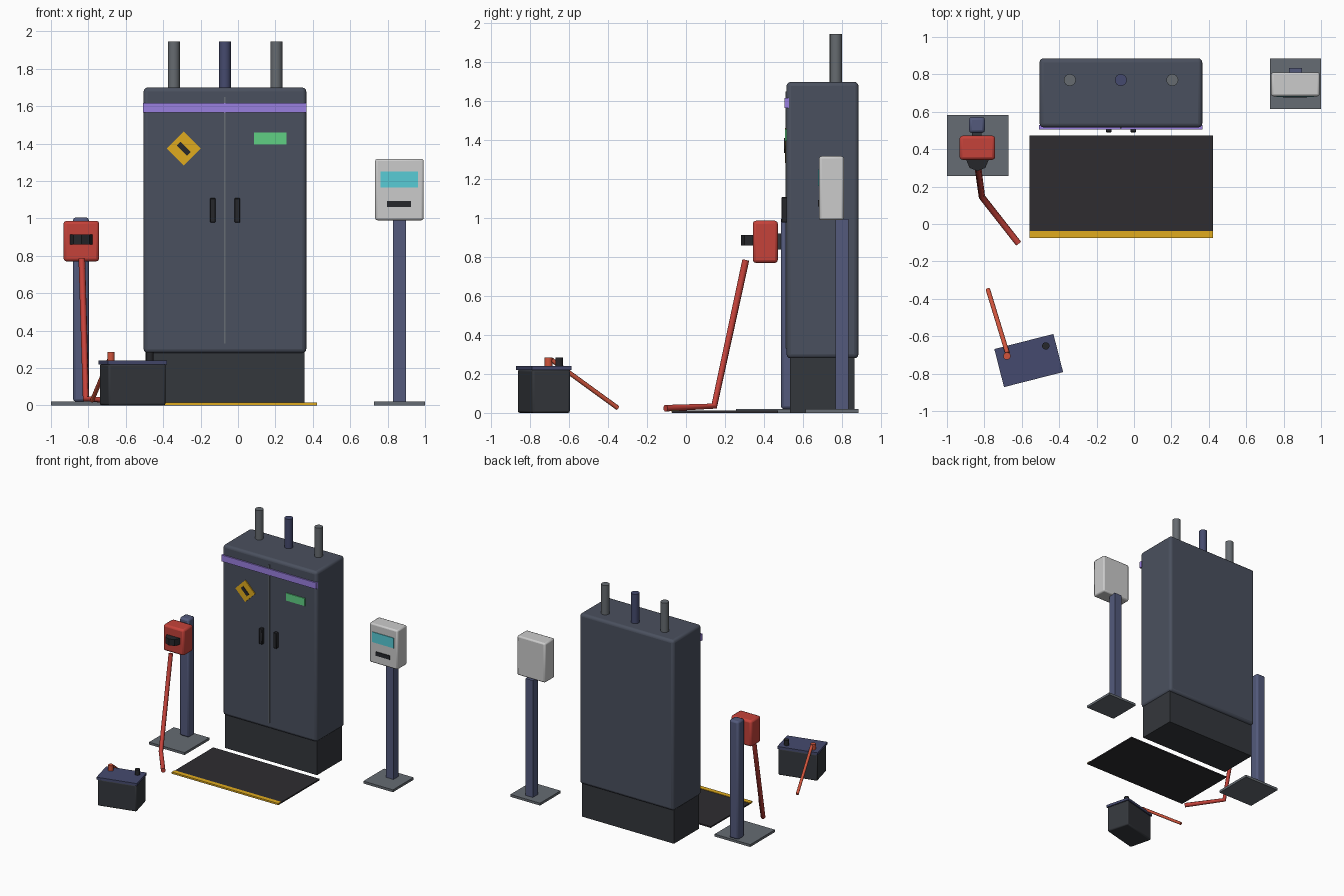
import bpy, math
from mathutils import Vector, Matrix

if "Cube" in bpy.data.objects:
    bpy.data.objects.remove(bpy.data.objects["Cube"])


def paint(name, hexcode):
    rgb = [int(hexcode[i:i + 2], 16) / 255 for i in (0, 2, 4)]
    lin = [c / 12.92 if c < 0.04 else ((c + 0.055) / 1.055) ** 2.4 for c in rgb]
    m = bpy.data.materials.new(name)
    m.diffuse_color = (*lin, 1)
    m.use_nodes = True
    m.node_tree.nodes["Principled BSDF"].inputs["Base Color"].default_value = m.diffuse_color
    return m


steel = paint("slate_steel", "4a505e")
dark = paint("dark_grey", "34373c")
black = paint("black_plastic", "26272b")
rubber = paint("rubber", "2e2c30")
plate = paint("plate_grey", "666c73")
pipe_grey = paint("pipe_grey", "666b70")
navy = paint("navy", "454a6e")
post_blue = paint("post_blue", "535a7c")
red = paint("red", "c5423a")
cable_red = paint("cable_red", "d0543c")
white = paint("off_white", "d6d6d8")
yellow = paint("yellow", "e0ab1e")
purple = paint("purple", "9a80e0")
green = paint("green", "60d084")
cyan = paint("cyan", "58ccd6")


def finish(name, mat):
    o = bpy.context.object
    o.name = name
    o.data.materials.append(mat)
    return o


def box(name, x, y, z, mat, bevel=0, seg=2):
    """Box from (min, max) ranges on each axis."""
    lo, hi = Vector((x[0], y[0], z[0])), Vector((x[1], y[1], z[1]))
    bpy.ops.mesh.primitive_cube_add(size=1, location=(lo + hi) / 2)
    o = finish(name, mat)
    o.data.transform(Matrix.Diagonal((*(hi - lo), 1)))
    if bevel:
        b = o.modifiers.new("bevel", 'BEVEL')
        b.width, b.segments = bevel, seg
        bpy.ops.object.shade_smooth_by_angle(angle=math.radians(35))
    return o


def cyl(name, x, y, z, r, mat, sides=16, smooth=True):
    bpy.ops.mesh.primitive_cylinder_add(vertices=sides, radius=r, depth=z[1] - z[0],
                                        location=(x, y, (z[0] + z[1]) / 2))
    o = finish(name, mat)
    if smooth:
        bpy.ops.object.shade_smooth_by_angle(angle=math.radians(35))
    return o


def tube(name, pts, r, mat):
    c = bpy.data.curves.new(name, 'CURVE')
    c.dimensions = '3D'
    c.bevel_depth, c.bevel_resolution, c.use_fill_caps = r, 2, True
    s = c.splines.new('POLY')
    s.points.add(len(pts) - 1)
    for p, co in zip(s.points, pts):
        p.co = (*co, 1)
    o = bpy.data.objects.new(name, c)
    bpy.context.collection.objects.link(o)
    c.materials.append(mat)
    return o


# Cabinet and plinth
box("plinth", (-0.495, 0.355), (0.535, 0.865), (0, 0.285), dark)
box("cabinet_body", (-0.505, 0.365), (0.516, 0.886), (0.28, 1.70), steel, 0.022, 3)
box("top_stripe", (-0.507, 0.367), (0.505, 0.53), (1.565, 1.618), purple)
box("door_seam", (-0.074, -0.066), (0.51, 0.52), (0.33, 1.65), plate)
for side, x in (("left", -0.135), ("right", -0.004)):
    box(side + "_door_handle", (x - 0.015, x + 0.015), (0.49, 0.52), (0.977, 1.108), black, 0.004, 1)

# Door signs
sign = box("warning_sign", (-0.354, -0.226), (0.508, 0.52), (1.309, 1.437), yellow)
sign.rotation_euler.y = math.radians(45)
bar = box("warning_bar", (-0.329, -0.251), (0.504, 0.516), (1.359, 1.387), black)
bar.rotation_euler.y = math.radians(45)
box("status_label", (0.085, 0.26), (0.508, 0.52), (1.395, 1.458), green)

# Conduits on top
for side, x, mat in (("left", -0.343, pipe_grey), ("middle", -0.07, navy), ("right", 0.205, pipe_grey)):
    cyl(side + "_conduit", x, 0.77, (1.68, 1.945), 0.032, mat)

# Floor mat
box("floor_mat", (-0.56, 0.423), (-0.073, 0.473), (0, 0.011), rubber)
box("mat_edge", (-0.56, 0.423), (-0.075, -0.037), (0.003, 0.015), yellow)

# Meter stand on the right
box("meter_base", (0.727, 1.0), (0.614, 0.886), (0, 0.02), plate)
box("meter_post", (0.83, 0.897), (0.768, 0.834), (0.02, 0.995), post_blue)
box("meter_housing", (0.733, 0.993), (0.683, 0.811), (0.99, 1.318), white, 0.012)
box("meter_screen", (0.763, 0.962), (0.678, 0.69), (1.165, 1.25), cyan)
box("meter_slot", (0.797, 0.925), (0.677, 0.69), (1.06, 1.093), black)

# Charger stand on the left
box("charger_base", (-1.0, -0.672), (0.256, 0.582), (0, 0.02), plate)
box("charger_post", (-0.882, -0.797), (0.487, 0.572), (0.02, 1.005), post_blue, 0.015)
box("charger_mount", (-0.865, -0.815), (0.45, 0.50), (0.84, 0.92), dark)
box("charger_housing", (-0.933, -0.742), (0.343, 0.472), (0.77, 0.987), red, 0.016)
holster = cyl("charger_holster", -0.837, 0.343, (0.86, 0.913), 0.06, black, 8, False)
tube("charger_hose", [(-0.835, 0.307, 0.785), (-0.813, 0.145, 0.035), (-0.617, -0.105, 0.024)], 0.018, red)

# Battery, built around its own centre and then turned
turn = Matrix.Translation((-0.563, -0.73, 0)) @ Matrix.Rotation(math.radians(14.3), 4, 'Z')
parts = [
    box("battery_case", (-0.158, 0.158), (-0.10, 0.10), (0, 0.222), dark, 0.01),
    box("battery_lid", (-0.163, 0.163), (-0.105, 0.105), (0.22, 0.24), navy),
    cyl("positive_terminal", -0.107, 0.052, (0.235, 0.285), 0.02, cable_red, 12),
    cyl("negative_terminal", 0.108, 0.053, (0.235, 0.285), 0.02, black, 12),
]
for o in parts:
    o.matrix_basis = turn @ Matrix.Translation(o.location)
tube("battery_cable", [(-0.677, -0.69, 0.272), (-0.781, -0.35, 0.025)], 0.012, cable_red)
